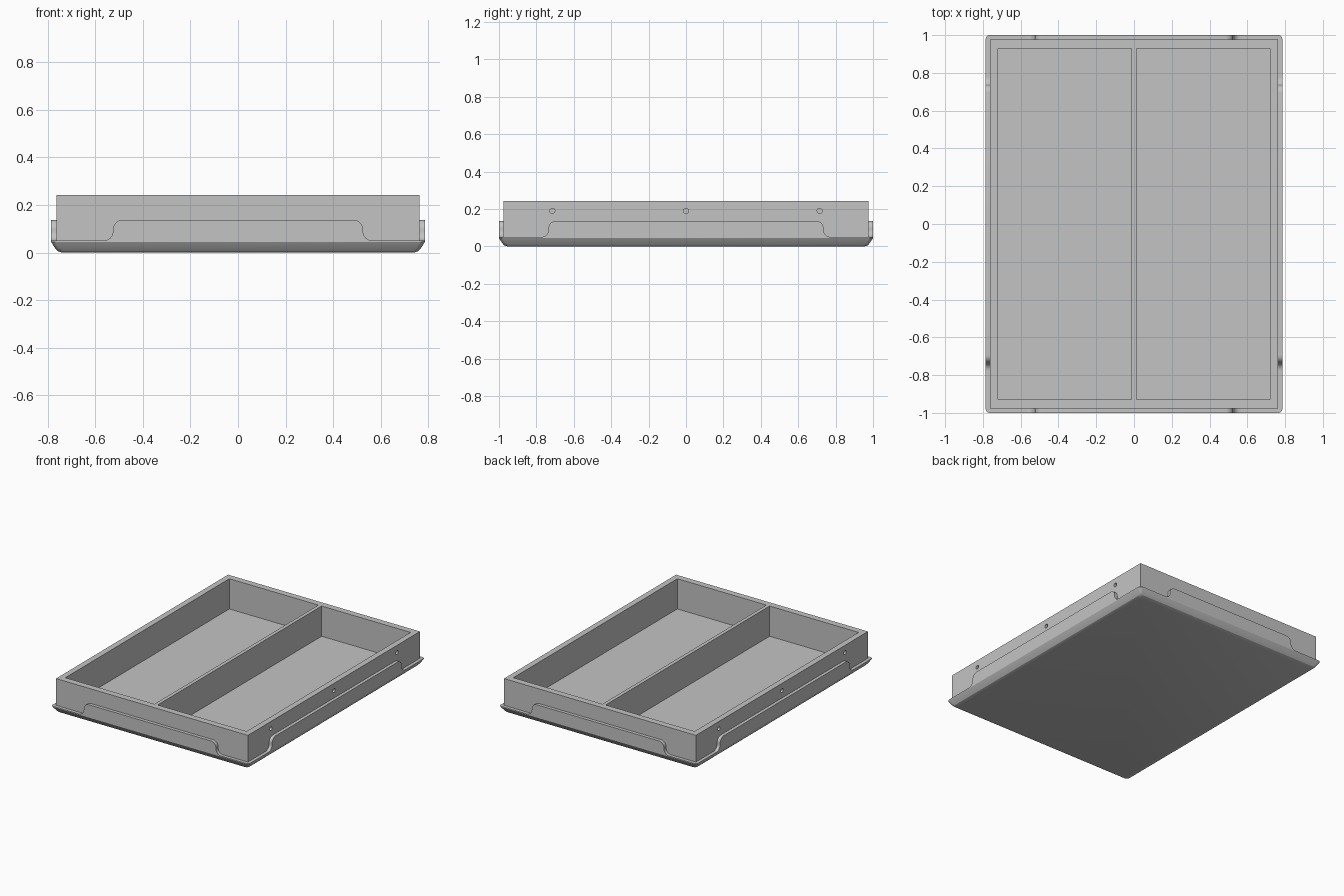
import bpy, bmesh, math
from mathutils import Matrix, Vector

if "Cube" in bpy.data.objects:
    bpy.data.objects.remove(bpy.data.objects["Cube"])

grey = bpy.data.materials.new("light_grey")
grey.diffuse_color = (0.55, 0.55, 0.55, 1)
grey.use_nodes = True
grey.node_tree.nodes["Principled BSDF"].inputs["Base Color"].default_value = grey.diffuse_color

HX, HY = 0.785, 1.0       # tray half sizes
BX, BY = 0.762, 0.976     # box half sizes
RIM, LIP, FLOOR, TOP = 0.05, 0.137, 0.025, 0.242


def finish(name, bm):
    bmesh.ops.recalc_face_normals(bm, faces=bm.faces)
    me = bpy.data.meshes.new(name)
    bm.to_mesh(me)
    bm.free()
    me.materials.append(grey)
    ob = bpy.data.objects.new(name, me)
    bpy.context.collection.objects.link(ob)
    return ob


def add_box(bm, x0, x1, y0, y1, z0, z1):
    m = Matrix.Translation(((x0 + x1) / 2, (y0 + y1) / 2, (z0 + z1) / 2))
    m = m @ Matrix.Diagonal((x1 - x0, y1 - y0, z1 - z0, 1))
    bmesh.ops.create_cube(bm, size=1, matrix=m)


def rounded_rect(hx, hy, r, steps=5):
    pts = []
    for k, (sx, sy) in enumerate([(1, 1), (-1, 1), (-1, -1), (1, -1)]):
        for i in range(steps + 1):
            a = math.pi / 2 * (k + i / steps)
            pts.append((sx * (hx - r) + r * math.cos(a), sy * (hy - r) + r * math.sin(a)))
    return pts


# Tray: stacked rings, chamfered underside, recessed floor
bm = bmesh.new()
rings = []
for inset, z in [(0.045, 0), (0.028, 0.006), (0.018, 0.017), (0.003, 0.04), (0, 0.045), (0, RIM)]:
    rings.append([bm.verts.new((x, y, z)) for x, y in rounded_rect(HX - inset, HY - inset, 0.02)])
for z in (RIM, FLOOR):
    rings.append([bm.verts.new((x, y, z)) for x, y in rounded_rect(BX, BY, 0.001)])
for a, b in zip(rings, rings[1:]):
    n = len(a)
    for i in range(n):
        bm.faces.new((a[i], a[(i + 1) % n], b[(i + 1) % n], b[i]))
bm.faces.new(rings[0])
bm.faces.new(rings[-1])
tray = finish("tray_base", bm)

# Raised lips with S-shaped ends on all four sides
R = 0.04


def lip_profile(step):
    half = []
    for i in range(9):      # lower fillet
        a = math.radians(270 - 90 * i / 8)
        half.append((step + R + R * math.cos(a), RIM + R + R * math.sin(a)))
    for i in range(9):      # upper round
        a = math.radians(90 * i / 8)
        half.append((step - R + R * math.cos(a), LIP - R + R * math.sin(a)))
    return half + [(-u, z) for u, z in reversed(half)]


def lip(name, step, inner, outer, angle):
    bm = bmesh.new()
    f = bm.faces.new([bm.verts.new((u, -outer, z)) for u, z in lip_profile(step)])
    ext = bmesh.ops.extrude_face_region(bm, geom=[f], use_keep_orig=True)
    vs = [v for v in ext["geom"] if isinstance(v, bmesh.types.BMVert)]
    bmesh.ops.translate(bm, verts=vs, vec=Vector((0, outer - inner, 0)))
    bmesh.ops.rotate(bm, verts=bm.verts, cent=(0, 0, 0), matrix=Matrix.Rotation(angle, 3, 'Z'))
    return finish(name, bm)


smooth = [tray]
for k, side in enumerate(("front", "right", "back", "left")):
    step, inner, outer = (0.525, BY, HY) if k % 2 == 0 else (0.735, BX, HX)
    smooth.append(lip(side + "_lip", step, inner, outer, k * math.pi / 2))

# Box with two compartments and blind side holes
bm = bmesh.new()
add_box(bm, -BX, BX, -BY, BY, FLOOR, TOP)
box = finish("divided_box", bm)

bm = bmesh.new()
for s in (-1, 1):
    xs = sorted((s * 0.013, s * 0.72))
    add_box(bm, xs[0], xs[1], -0.93, 0.93, -0.1, 0.4)
    for y in (-0.715, 0, 0.715):
        m = Matrix.Translation((s * BX, y, 0.19)) @ Matrix.Rotation(math.pi / 2, 4, 'Y')
        bmesh.ops.create_cone(bm, cap_ends=True, segments=24, radius1=0.014,
                              radius2=0.014, depth=0.04, matrix=m)
cutter = finish("box_cutter", bm)
cutter.hide_render = True
cutter.display_type = 'WIRE'
mod = box.modifiers.new("hollow", 'BOOLEAN')
mod.operation = 'DIFFERENCE'
mod.solver = 'EXACT'
mod.object = cutter
bpy.context.view_layer.objects.active = box
box.select_set(True)
bpy.ops.object.modifier_apply(modifier=mod.name)
bpy.data.objects.remove(cutter)
box.select_set(False)

# Smooth the curved lips and tray corners
for ob in smooth:
    ob.select_set(True)
    bpy.context.view_layer.objects.active = ob
bpy.ops.object.shade_smooth_by_angle(angle=math.radians(25))
